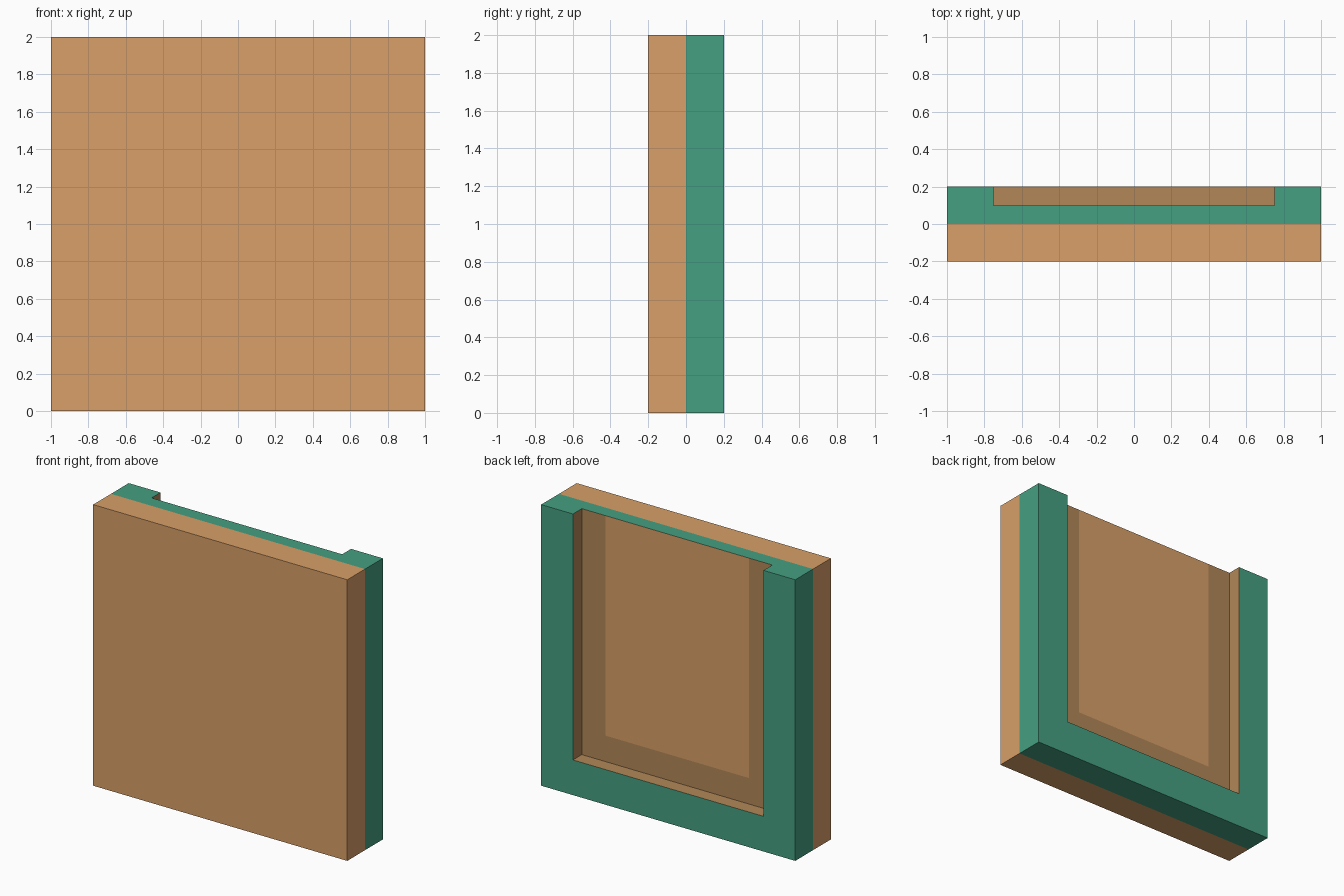
import bpy, bmesh
from mathutils import Vector

if "Cube" in bpy.data.objects:
    bpy.data.objects.remove(bpy.data.objects["Cube"])


def material(name, rgb):
    m = bpy.data.materials.new(name)
    m.diffuse_color = (*rgb, 1)
    m.use_nodes = True
    m.node_tree.nodes["Principled BSDF"].inputs["Base Color"].default_value = m.diffuse_color
    return m


MATS = [material("tan", (0.69, 0.35, 0.14)),
        material("green", (0.06, 0.35, 0.22)),
        material("dark_tan", (0.445, 0.242, 0.098))]


def box(name, lo, hi, cuts, pick):
    """Box split along planes, each face coloured by its centre and normal."""
    lo, hi = Vector(lo), Vector(hi)
    bm = bmesh.new()
    bmesh.ops.create_cube(bm, size=1)
    for v in bm.verts:
        v.co = Vector(a * b for a, b in zip(v.co, hi - lo)) + (lo + hi) / 2
    for co, no in cuts:
        bmesh.ops.bisect_plane(bm, geom=bm.verts[:] + bm.edges[:] + bm.faces[:],
                               plane_co=co, plane_no=no)
    bm.normal_update()
    for f in bm.faces:
        f.material_index = pick(f.calc_center_median(), f.normal)
    mesh = bpy.data.meshes.new(name)
    bm.to_mesh(mesh)
    bm.free()
    for m in MATS:
        mesh.materials.append(m)
    ob = bpy.data.objects.new(name, mesh)
    bpy.context.collection.objects.link(ob)
    return ob


# Slab: tan front half, green back half
panel = box("wall_panel", (-1, -0.2, 0), (1, 0.2, 2),
            [((0, 0, 0), (0, 1, 0))],
            lambda c, n: 1 if c.y > 0.01 else 0)

# Recess open at back and top: dark walls and border, lighter field
BORDER_X, BORDER_Z = 0.565, 0.435
cutter = box("recess_cutter", (-0.75, 0.1, 0.25), (0.75, 0.4, 2.3),
             [((BORDER_X, 0, 0), (1, 0, 0)), ((-BORDER_X, 0, 0), (1, 0, 0)),
              ((0, 0, BORDER_Z), (0, 0, 1))],
             lambda c, n: 0 if n.y < -0.5 and abs(c.x) < BORDER_X
             and c.z > BORDER_Z else 2)
cutter.hide_render = True

cut = panel.modifiers.new("recess", 'BOOLEAN')
cut.operation = 'DIFFERENCE'
cut.solver = 'EXACT'
cut.object = cutter
bpy.context.view_layer.objects.active = panel
bpy.ops.object.modifier_apply(modifier=cut.name)
bpy.data.objects.remove(cutter)
